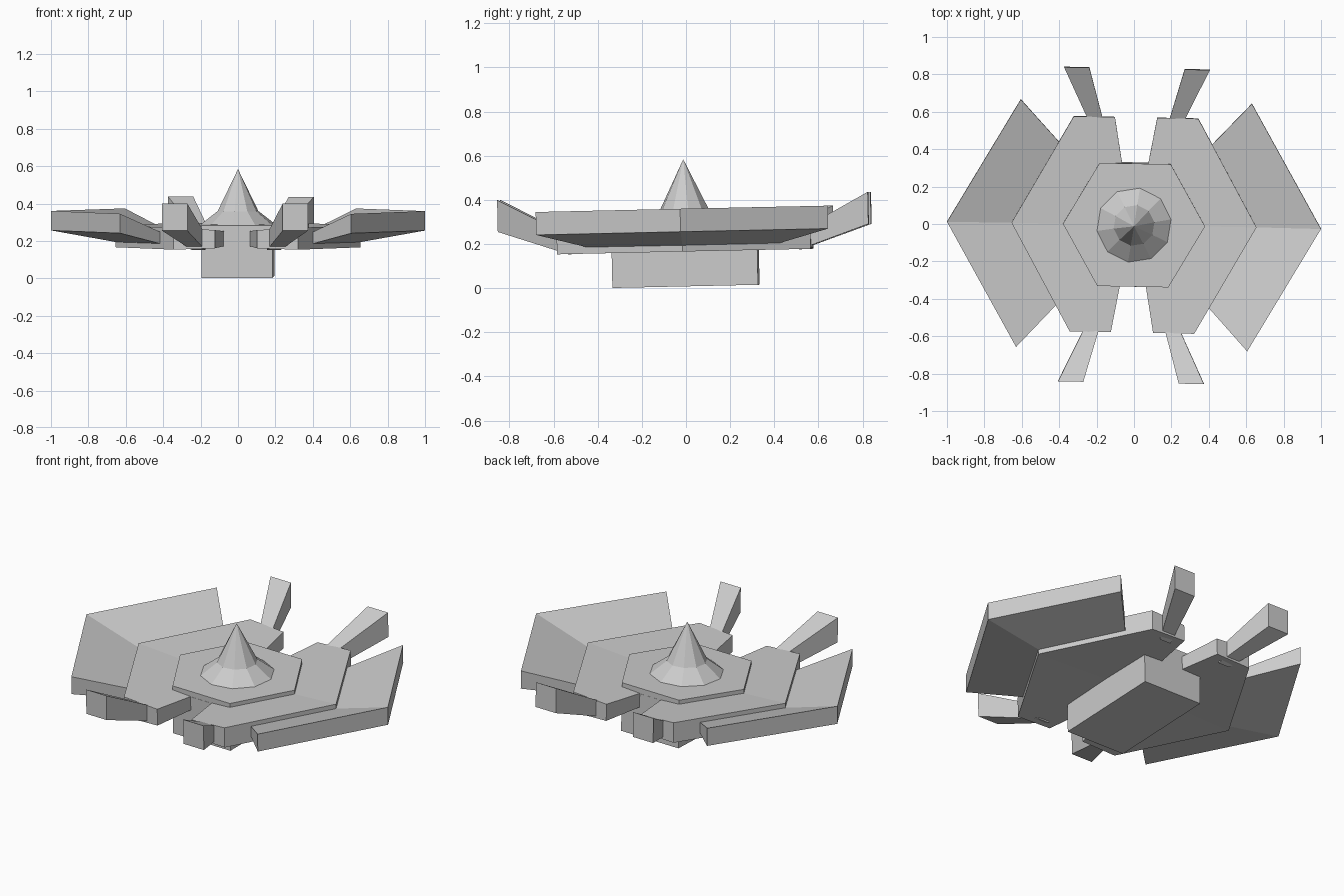
import bpy, bmesh, math
from mathutils import Matrix

if "Cube" in bpy.data.objects:
    bpy.data.objects.remove(bpy.data.objects["Cube"])

# Whole craft sits with a slight yaw and pitch
POSE = (Matrix.Translation((0, 0, 0.008)) @ Matrix.Rotation(math.radians(1.25), 4, 'X')
        @ Matrix.Rotation(math.radians(-1.1), 4, 'Z'))


def finish(name, bm, mirror=False):
    bmesh.ops.recalc_face_normals(bm, faces=bm.faces)
    me = bpy.data.meshes.new(name)
    bm.to_mesh(me)
    bm.free()
    ob = bpy.data.objects.new(name, me)
    bpy.context.collection.objects.link(ob)
    ob.matrix_world = POSE
    if mirror:
        m = ob.modifiers.new("Mirror", 'MIRROR')
        m.use_axis = (True, True, False)
    return ob


def slab(name, pts, mirror=True):
    """Outline of (x, y, bottom z, top z); walls on the y = 0 seam stay open."""
    bm = bmesh.new()
    lo = [bm.verts.new((x, y, b)) for x, y, b, t in pts]
    hi = [bm.verts.new((x, y, t)) for x, y, b, t in pts]
    bm.faces.new(lo[::-1])
    bm.faces.new(hi)
    for i in range(len(pts)):
        j = (i + 1) % len(pts)
        if mirror and pts[i][1] == 0 and pts[j][1] == 0:
            continue
        bm.faces.new((lo[i], lo[j], hi[j], hi[i]))
    return finish(name, bm, mirror)


def sloped(outline, inner, outer):
    """Heights vary linearly with hexagonal distance d; inner/outer = (d, bottom, top)."""
    out = []
    for x, y in outline:
        f = (0.867 * x + 0.498 * y - inner[0]) / (outer[0] - inner[0])
        out.append((x, y, inner[1] + f * (outer[1] - inner[1]), inner[2] + f * (outer[2] - inner[2])))
    return out


# Keel block
slab("keel_block", [(x, y, 0, 0.25) for x, y in
                    ((-0.19, -0.33), (0.19, -0.33), (0.19, 0.33), (-0.19, 0.33))], False)

# Hexagonal centre deck
hexa = [(0.38 * math.cos(math.radians(60 * i)), 0.38 * math.sin(math.radians(60 * i))) for i in range(6)]
slab("centre_deck", [(x, y, 0.24, 0.282) for x, y in hexa], False)

# Inner hull plates, thicker toward the rim
slab("hull_plates", sloped([(0.655, 0), (0.333, 0.575), (0.113, 0.575), (0.07, 0.33), (0.05, 0.2), (0.05, 0)],
                           (0.2, 0.172, 0.25), (0.57, 0.158, 0.275)))

# Raised outer wings
slab("wings", sloped([(1.0, 0), (0.618, 0.662), (0.37, 0.395), (0.597, 0)],
                     (0.572, 0.187, 0.25), (0.867, 0.248, 0.352)))

# Flared prongs at front and back
def prong():
    bm = bmesh.new()
    rings = []
    for y, x0, x1, z0, z1 in ((0.52, 0.165, 0.238, 0.155, 0.24), (0.84, 0.255, 0.39, 0.265, 0.41)):
        rings.append([bm.verts.new(p) for p in
                      ((x0, y, z0), (x1, y, z0), (x1, y, z1), (x0, y, z1))])
    for r in rings:
        bm.faces.new(r)
    for i in range(4):
        j = (i + 1) % 4
        bm.faces.new((rings[0][i], rings[0][j], rings[1][j], rings[1][i]))
    finish("prongs", bm, True)


prong()

# Ten-sided flared base and spire
for name, r1, r2, z0, z1 in (("spire_base", 0.203, 0.11, 0.28, 0.352), ("spire", 0.11, 0, 0.352, 0.576)):
    bm = bmesh.new()
    bmesh.ops.create_cone(bm, cap_ends=True, segments=10, radius1=r1, radius2=r2, depth=z1 - z0,
                          matrix=Matrix.Translation((0, 0, (z0 + z1) / 2))
                          @ Matrix.Rotation(math.radians(-8), 4, 'Z'))
    bmesh.ops.remove_doubles(bm, verts=bm.verts, dist=1e-5)
    finish(name, bm)
